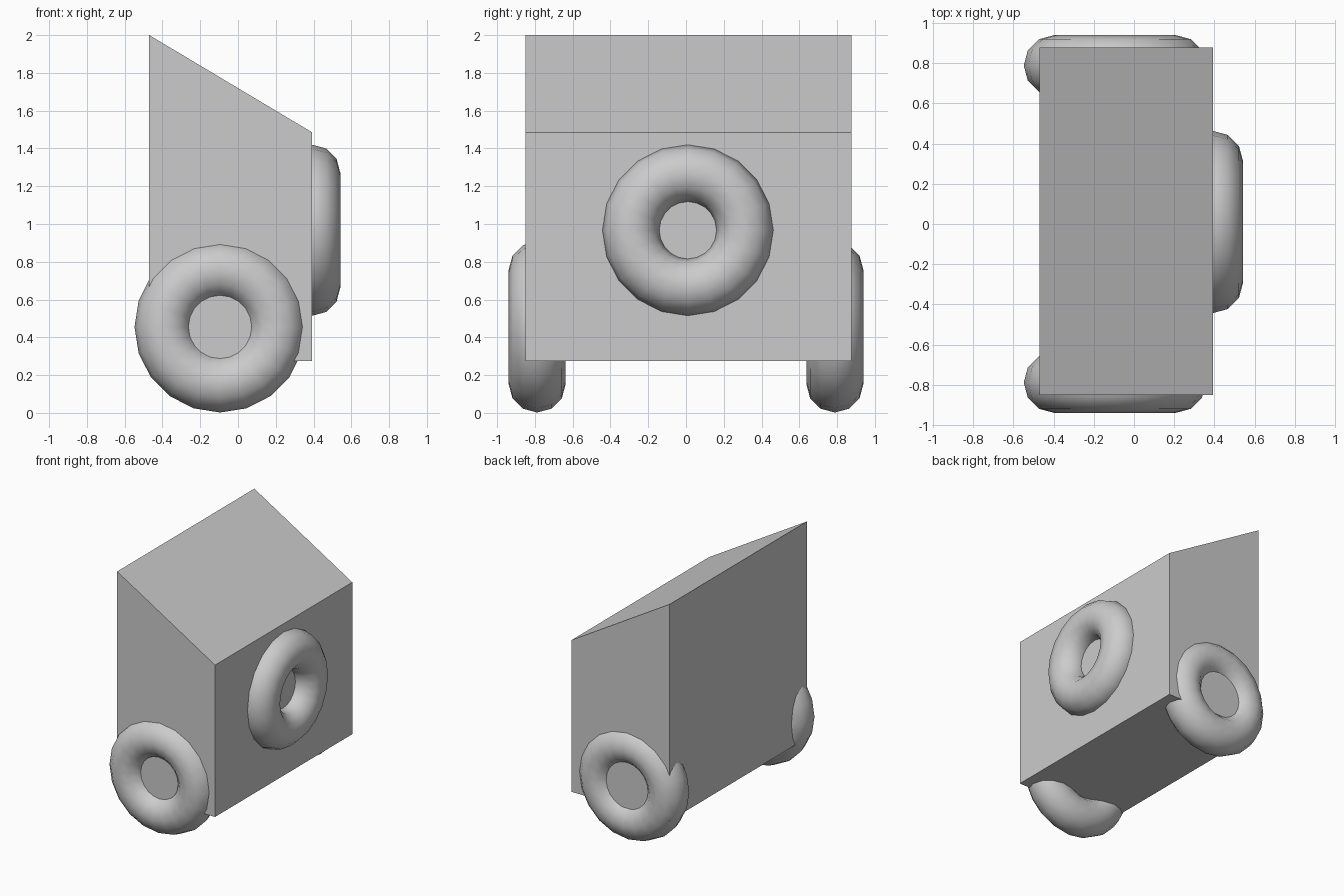
import bpy, bmesh
from math import pi

if "Cube" in bpy.data.objects:
    bpy.data.objects.remove(bpy.data.objects["Cube"])

# Body: side profile with sloped roof, extruded across y
profile = [(-0.47, 0.275), (0.393, 0.275), (0.393, 1.485), (-0.47, 2.0)]
Y_FRONT, Y_BACK = -0.85, 0.877

bm = bmesh.new()
face = bm.faces.new([bm.verts.new((x, Y_FRONT, z)) for x, z in profile])
ext = bmesh.ops.extrude_face_region(bm, geom=[face])
moved = [g for g in ext["geom"] if isinstance(g, bmesh.types.BMVert)]
bmesh.ops.translate(bm, verts=moved, vec=(0, Y_BACK - Y_FRONT, 0))
bmesh.ops.recalc_face_normals(bm, faces=bm.faces)
mesh = bpy.data.meshes.new("body")
bm.to_mesh(mesh)
bm.free()
bpy.context.collection.objects.link(bpy.data.objects.new("body", mesh))


def ring(name, location, rotation):
    bpy.ops.mesh.primitive_torus_add(
        major_radius=0.302, minor_radius=0.151,
        major_segments=20, minor_segments=12,
        location=location, rotation=rotation)
    obj = bpy.context.object
    obj.name = name
    bpy.ops.object.shade_smooth()


# Two side wheels, half sunk into the body
for name, side in (("front_wheel", -1), ("back_wheel", 1)):
    ring(name, (-0.095, side * 0.788, 0.455), (pi / 2, 0, 0))

# Ring mounted on the right face
ring("right_ring", (0.391, 0.01, 0.967), (0, pi / 2, 0))
